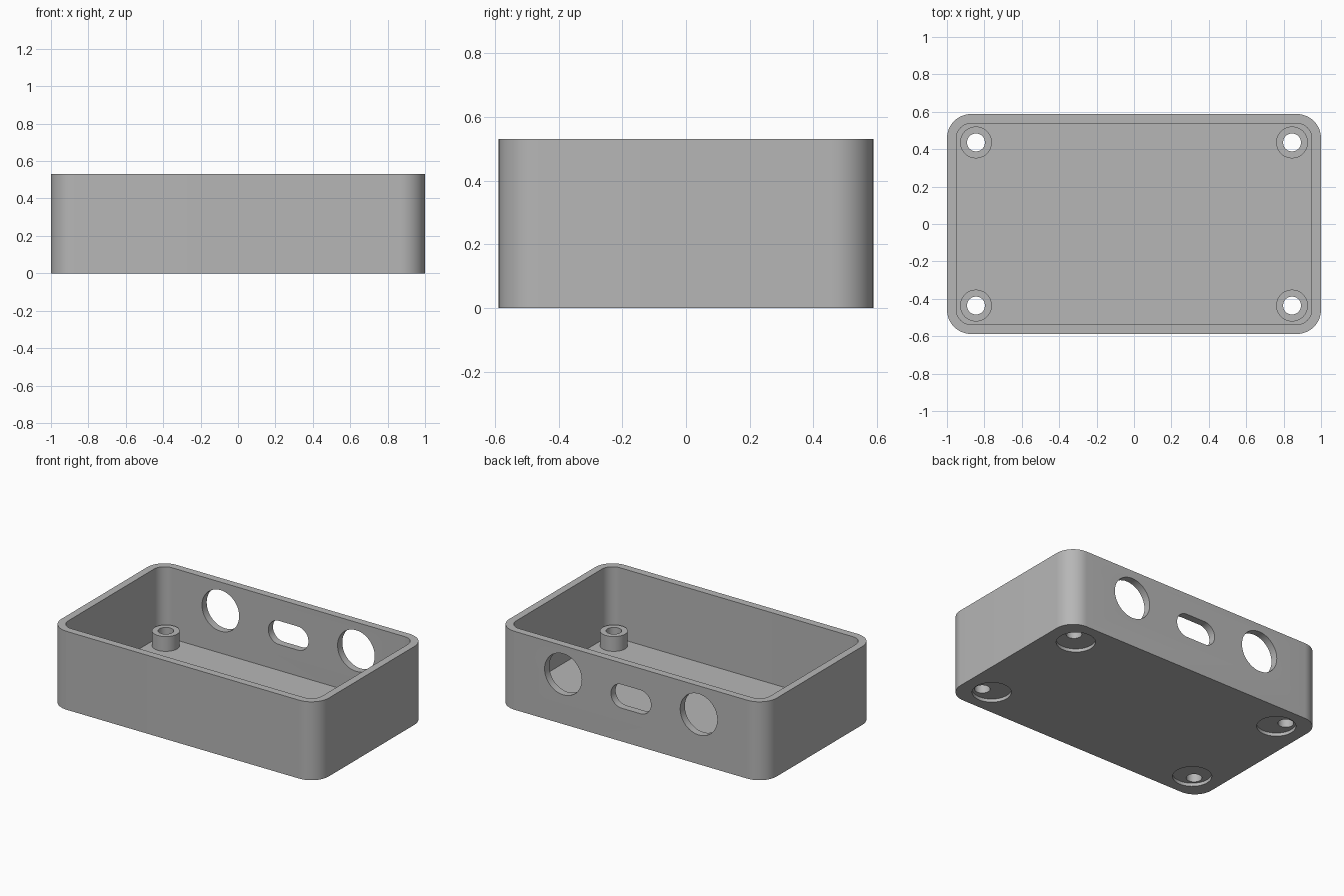
import bpy
import bmesh
from math import sin, cos, pi, radians
from mathutils import Matrix, Vector

cube = bpy.data.objects.get("Cube")
if cube:
    bpy.data.objects.remove(cube, do_unlink=True)

grey = bpy.data.materials.new("plain grey")
grey.use_nodes = True
colour = (0.47, 0.47, 0.47, 1)
grey.diffuse_color = colour
grey.node_tree.nodes["Principled BSDF"].inputs["Base Color"].default_value = colour

HALF_X, HALF_Y, HEIGHT = 1.0, 0.588, 0.53
WALL = 0.05
CORNER = 0.13


def prism(name, half_w, half_h, radius, low, high, centre=(0, 0), turn=None):
    """Extruded rounded rectangle; equal halves and radius give a cylinder."""
    steps = 12
    points = []
    for quarter, (sx, sy) in enumerate([(1, 1), (-1, 1), (-1, -1), (1, -1)]):
        for i in range(steps + 1):
            a = (quarter + i / steps) * pi / 2
            points.append((centre[0] + sx * (half_w - radius) + radius * cos(a),
                           centre[1] + sy * (half_h - radius) + radius * sin(a), low))
    bm = bmesh.new()
    face = bm.faces.new([bm.verts.new(p) for p in points])
    bmesh.ops.remove_doubles(bm, verts=bm.verts[:], dist=1e-5)
    face = bm.faces[:][0]
    grown = bmesh.ops.extrude_face_region(bm, geom=[face], use_keep_orig=True)
    top = [v for v in grown["geom"] if isinstance(v, bmesh.types.BMVert)]
    bmesh.ops.translate(bm, vec=Vector((0, 0, high - low)), verts=top)
    bmesh.ops.recalc_face_normals(bm, faces=bm.faces[:])
    if turn:
        bm.transform(turn)
    mesh = bpy.data.meshes.new(name)
    bm.to_mesh(mesh)
    bm.free()
    mesh.materials.append(grey)
    obj = bpy.data.objects.new(name, mesh)
    bpy.context.collection.objects.link(obj)
    return obj


def combine(target, tool, operation):
    """Apply one boolean and discard the tool."""
    tool.hide_render = True
    mod = target.modifiers.new("boolean", "BOOLEAN")
    mod.operation = operation
    mod.solver = "EXACT"
    mod.object = tool
    bpy.context.view_layer.objects.active = target
    bpy.ops.object.modifier_apply(modifier=mod.name)
    bpy.data.objects.remove(tool, do_unlink=True)


# Open tray with rounded corners
tray = prism("enclosure_tray", HALF_X, HALF_Y, CORNER, 0, HEIGHT)
cavity = prism("cavity_cutter", HALF_X - WALL, HALF_Y - WALL, CORNER - WALL, WALL, HEIGHT + 0.1)
combine(tray, cavity, "DIFFERENCE")

# Screw posts, eccentric foot recesses underneath, and through holes
for sx in (-1, 1):
    for sy in (-1, 1):
        post_at = (sx * 0.845, sy * 0.436)
        foot_at = (sx * 0.80, sy * 0.40)
        combine(tray, prism("screw_post", 0.085, 0.085, 0.085, 0.035, 0.15, post_at), "UNION")
        combine(tray, prism("foot_cutter", 0.12, 0.12, 0.12, -0.1, 0.022, foot_at), "DIFFERENCE")
        combine(tray, prism("screw_cutter", 0.048, 0.048, 0.048, -0.1, 0.3, post_at), "DIFFERENCE")

# Back wall openings: two round ports and a slot between them
upright = Matrix.Rotation(radians(90), 4, "X")
for x, z, half_w, half_h in [(-0.507, 0.337, 0.139, 0.139),
                             (0.507, 0.337, 0.139, 0.139),
                             (0, 0.305, 0.15, 0.08)]:
    port = prism("port_cutter", half_w, half_h, half_h, -0.7, -0.45, (x, z), upright)
    combine(tray, port, "DIFFERENCE")

# Smooth curved walls, crisp edges
bpy.ops.object.select_all(action="DESELECT")
tray.select_set(True)
bpy.context.view_layer.objects.active = tray
bpy.ops.object.shade_smooth_by_angle(angle=radians(30))
